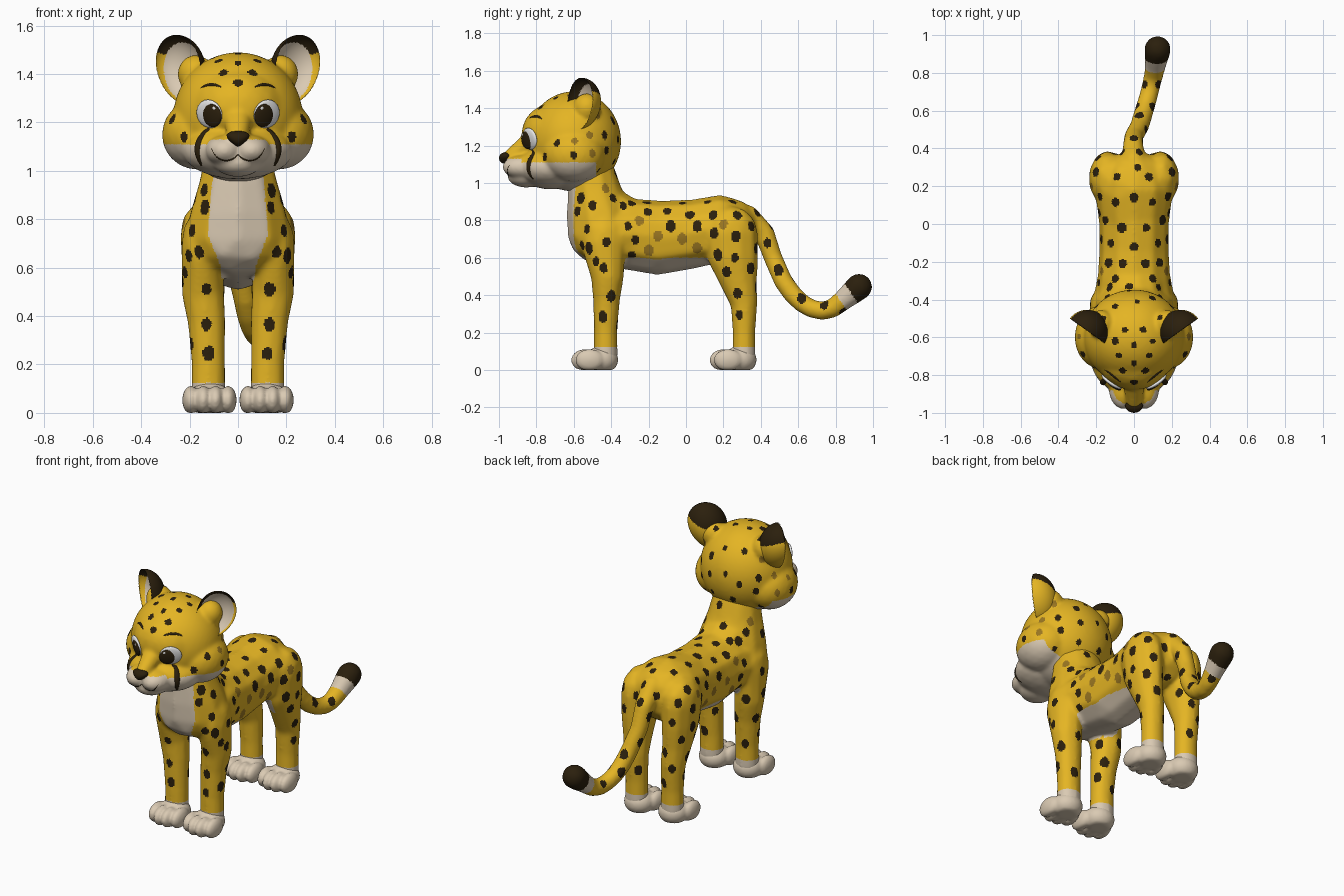
import bpy, bmesh, math, random
from mathutils import Vector, Matrix, kdtree
from mathutils.bvhtree import BVHTree
from mathutils.geometry import interpolate_bezier

random.seed(4)
if "Cube" in bpy.data.objects:
    bpy.data.objects.remove(bpy.data.objects["Cube"])

# Palette
YELLOW, CREAM, DARK, FADED, WHITE = range(5)


def material(name, rgb):
    m = bpy.data.materials.new(name)
    m.use_nodes = True
    m.diffuse_color = (*rgb, 1)
    bsdf = m.node_tree.nodes["Principled BSDF"]
    bsdf.inputs["Base Color"].default_value = (*rgb, 1)
    bsdf.inputs["Roughness"].default_value = 0.8
    return m


MATS = [material("golden fur", (0.78, 0.46, 0.017)),
        material("cream fur", (0.70, 0.59, 0.45)),
        material("dark brown", (0.024, 0.014, 0.004)),
        material("faded brown", (0.32, 0.18, 0.015)),
        material("eye white", (0.85, 0.85, 0.85))]


# Helpers
def add_object(name, data):
    ob = bpy.data.objects.new(name, data)
    bpy.context.collection.objects.link(ob)
    return ob


def finish(name, bm, mats=MATS):
    me = bpy.data.meshes.new(name)
    for m in mats:
        me.materials.append(m)
    bmesh.ops.recalc_face_normals(bm, faces=bm.faces)
    bm.to_mesh(me)
    bm.free()
    me.shade_smooth()
    return add_object(name, me)


def bake(ob):
    """Replace an object by its evaluated mesh."""
    name, mats = ob.name, list(ob.data.materials)
    bpy.context.view_layer.update()
    dg = bpy.context.evaluated_depsgraph_get()
    me = bpy.data.meshes.new_from_object(ob.evaluated_get(dg))
    bpy.data.objects.remove(ob)
    me.materials.clear()
    for m in mats:
        me.materials.append(m)
    me.shade_smooth()
    return add_object(name, me)


def blob(bm, c, r, rot=None, sub=3):
    bmesh.ops.create_icosphere(bm, subdivisions=sub, radius=1,
                               matrix=Matrix.LocRotScale(Vector(c), rot, Vector(r)))


def chain(bm, stations, side=1, steps=7):
    """Run of blended blobs through stations of (centre, radii)."""
    for (c0, r0), (c1, r1) in zip(stations, stations[1:]):
        for i in range(steps + 1):
            c = Vector(c0).lerp(Vector(c1), i / steps)
            c.x *= side
            blob(bm, c, Vector(r0).lerp(Vector(r1), i / steps), sub=2)


def blend(ob, smooth):
    rm = ob.modifiers.new("union", "REMESH")
    rm.mode = "VOXEL"
    rm.voxel_size = 0.0085
    sm = ob.modifiers.new("soften", "SMOOTH")
    sm.factor, sm.iterations = 0.5, smooth
    return bake(ob)


def skin(ob):
    return BVHTree.FromPolygons([v.co for v in ob.data.vertices],
                                [p.vertices[:] for p in ob.data.polygons])


def paint(ob, base_rule, fill_rule, gap, sizes, side, faded, front, top):
    """Colour faces by base_rule, project listed spots on, fill the rear at random."""
    polys, tree, spots = ob.data.polygons, skin(ob), []
    for p in polys:
        p.material_index = base_rule(p.center, p.normal)
    for s in (1, -1):
        rays = [(Vector((3 * s, y, z)), Vector((-s, 0, 0)), DARK) for y, z in side]
        rays += [(Vector((3 * s, y, z)), Vector((-s, 0, 0)), FADED) for y, z in faded]
        rays += [(Vector((s * x, -3, z)), Vector((0, 1, 0)), DARK) for x, z in front]
        rays += [(Vector((s * x, y, 3)), Vector((0, 0, -1)), DARK) for x, y in top]
        for origin, direction, kind in rays:
            hit = tree.ray_cast(origin, direction)[0]
            if hit and all((hit - q[0]).length > gap * .5 for q in spots):
                spots.append((hit, random.uniform(*sizes), kind))
    free = [p.center.copy() for p in polys
            if p.material_index == YELLOW and fill_rule(p.center, p.normal)]
    for _ in range(1500):
        c = random.choice(free)
        if all((c - q[0]).length > gap for q in spots):
            spots.append((c, random.uniform(*sizes), DARK))
    near = kdtree.KDTree(len(spots))
    for i, q in enumerate(spots):
        near.insert(q[0], i)
    near.balance()
    for p in polys:
        if p.material_index == YELLOW:
            co, i, _ = near.find(p.center)
            d = p.center - co
            d.z *= 0.8
            if d.length < spots[i][1]:
                p.material_index = spots[i][2]


# Body: neck, torso, legs and tail blended together
bm = bmesh.new()
chain(bm, [((0, -.5, 1.06), (.145, .125, .1)), ((0, -.485, .95), (.168, .15, .1)),
           ((0, -.46, .83), (.205, .18, .12)), ((0, -.445, .72), (.228, .19, .16)),
           ((0, -.3, .725), (.2, .17, .195)), ((0, -.15, .707), (.193, .17, .202)),
           ((0, .03, .725), (.193, .17, .188)), ((0, .18, .755), (.213, .17, .183)),
           ((0, .24, .75), (.195, .15, .172))])
chain(bm, [((0, -.45, .9), (.15, .13, .1)), ((0, -.32, .82), (.15, .13, .1))])
for side in (1, -1):
    chain(bm, [((.148, -.44, .68), (.09, .12, .17)), ((.145, -.42, .5), (.091, .09, .1)),
               ((.13, -.425, .38), (.082, .075, .07)), ((.122, -.43, .2), (.073, .065, .07)),
               ((.122, -.43, .07), (.074, .067, .05))], side)
    chain(bm, [((.14, .24, .73), (.102, .147, .15)), ((.14, .25, .6), (.095, .14, .1)),
               ((.135, .28, .47), (.082, .102, .08)), ((.128, .31, .36), (.075, .075, .07)),
               ((.123, .31, .2), (.07, .063, .06)), ((.123, .31, .07), (.072, .065, .05))], side)
tail = [(0, .33, .82, .065), (-.005, .42, .73, .057), (0, .465, .6, .053), (.03, .52, .475, .053),
        (.045, .57, .405, .053), (.06, .62, .357, .052), (.075, .67, .328, .051),
        (.09, .73, .315, .051), (.103, .785, .33, .053), (.113, .84, .373, .058),
        (.125, .925, .445, .074)]
chain(bm, [(t[:3], (t[3],) * 3) for t in tail])
body = blend(finish("body", bm), 32)


def body_base(c, n):
    along = .83 * c.y + .56 * c.z
    if c.y > .6 and along > .893:
        return DARK if along > .962 else CREAM
    if c.z < .125:
        return CREAM
    width = .125 - (c.z - .74) * .09 if c.z > .74 else .03 + (c.z - .5) * .4
    if c.y < -.4 and c.z > .5 and n.y < -.2 and abs(c.x) < width:
        return CREAM
    half = .07 if c.y < -.36 else .15
    if -.62 < c.y < .16 and .46 < c.z < .6 and n.z < -.25 and abs(c.x) < half:
        return CREAM
    return YELLOW


paint(body, body_base, lambda c, n: .2 < c.z < 1.05 and n.y > .4, .1, (.02, .027),
      side=[(-.58, .85), (-.53, .755), (-.5, .88), (-.39, .92), (-.335, .88), (-.425, .685),
            (-.52, .65), (-.4, .395), (-.445, .285), (-.44, .545), (-.205, .845), (-.1, .85),
            (-.31, .77), (-.27, .695), (-.29, .615), (-.08, .77), (.06, .77), (.02, .83),
            (.145, .83), (.115, .9), (.25, .9), (.275, .83), (.15, .73), (.17, .615),
            (.265, .715), (.26, .6), (.375, .65), (.215, .525), (.275, .41), (.285, .295),
            (.35, .77), (.435, .68), (.495, .535), (.62, .385), (.74, .35)],
      faded=[(-.43, .97), (-.2, .64), (-.15, .715), (-.02, .7), (.06, .65), (-.25, .8), (.2, .78)],
      front=[(.13, .51), (.13, .365), (.12, .245), (.16, .665), (.14, .92), (.165, .84), (.22, .58)],
      top=[(.02, .3), (.12, .25), (0, .14), (.085, .14), (.065, -.02), (0, -.12), (.11, -.1),
           (.06, -.21), (.1, -.29), (.04, .8), (.1, .75), (.08, .66)])

# Paws with four soft toes, flattened on the ground
for side, sname in ((1, "left"), (-1, "right")):
    for ankle, pname in ((-.43, "front"), (.31, "hind")):
        bm = bmesh.new()
        x = .118 * side
        blob(bm, (x, ankle - .02, .055), (.09, .088, .075))
        for i, dy in enumerate((-.085, -.108, -.108, -.085)):
            blob(bm, (x + (i - 1.5) * .051, ankle + dy, .053), (.036, .077, .059))
        for v in bm.verts:
            v.co.z = max(v.co.z, 0)
        blend(finish(f"{sname}_{pname}_paw", bm, [MATS[CREAM]]), 4)

# Head: skull, cheeks, jaw, muzzle, ear roots and nose bridge
bm = bmesh.new()
blob(bm, (0, -.6, 1.222), (.268, .253, .268), sub=4)
blob(bm, (0, -.7, 1.26), (.2, .18, .17))
blob(bm, (0, -.72, 1.085), (.23, .19, .12))
blob(bm, (0, -.855, 1.035), (.1, .1, .06))
for s in (1, -1):
    blob(bm, (s * .17, -.6, 1.15), (.145, .17, .145))
    blob(bm, (s * .055, -.87, 1.085), (.08, .112, .064))
    blob(bm, (s * .175, -.53, 1.4), (.075, .075, .08))
chain(bm, [((0, -.8, 1.24), (.07, .07, .06)), ((0, -.93, 1.145), (.045, .05, .04))])
head = blend(finish("head", bm), 18)


def head_base(c, n):
    line = 1.13 if c.y < -.88 else 1.11
    return CREAM if c.z < line and c.y < -.48 else YELLOW


paint(head, head_base, lambda c, n: c.z > 1.04 and c.y > -.5 and n.y > .3, .1, (.015, .02),
      side=[(-.69, 1.215), (-.435, 1.255), (-.425, 1.175), (-.755, 1.14), (-.6, 1.15)],
      faded=[(-.595, 1.225), (-.515, 1.255), (-.5, 1.16), (-.47, 1.36)],
      front=[(0, 1.445), (0, 1.365), (.06, 1.405), (.08, 1.455), (.24, 1.22), (.235, 1.155)],
      top=[(.075, -.7), (0, -.64), (.05, -.56), (.1, -.62)])
surface = skin(head)


def on_face(x, z):
    return surface.ray_cast(Vector((x, -2, z)), Vector((0, 1, 0)))[:2]


# Ears: cupped shells with cream lining and dark tips
for side, sname in ((1, "left"), (-1, "right")):
    bm = bmesh.new()
    blob(bm, (0, 0, 0), (1, 1, 1), sub=5)
    lining = bm.faces.layers.int.new("lining")
    for f in bm.faces:
        c = f.calc_center_median()
        f[lining] = int(c.y < 0 and math.hypot(c.x - .06, c.z + .07) < .87)
    for v in bm.verts:
        if v.co.y < 0:
            v.co.y *= -.72
        v.co.x *= .95 + .1 * v.co.z
    bm.transform(Matrix.Diagonal((side, 1, 1, 1)) @ Matrix.Translation((.244, -.57, 1.42))
                 @ Matrix.Rotation(math.radians(36), 4, "Z")
                 @ Matrix.Rotation(math.radians(20), 4, "Y")
                 @ Matrix.Diagonal((.115, .115, .145, 1)))
    for f in bm.faces:
        c = f.calc_center_median()
        tip = c.z - .35 * abs(c.x) > 1.375
        f.material_index = CREAM if f[lining] else DARK if tip else YELLOW
    finish(f"{sname}_ear", bm)

# Eyes: white, dark iris and small glint, set along the surface
for side, sname in ((1, "left"), (-1, "right")):
    facing = on_face(.118 * side, 1.235)[1]
    for part, x, z, r, lift, mat in (("eye_white", .12, 1.235, (.064, .06, .016), -.003, WHITE),
                                     ("iris", .104, 1.23, (.047, .049, .013), .006, DARK),
                                     ("glint", .09, 1.26, (.009, .009, .004), .017, WHITE)):
        bm = bmesh.new()
        blob(bm, on_face(x * side, z)[0] + facing * lift, r, facing.to_track_quat("Z", "Y"))
        finish(f"{sname}_{part}", bm, [MATS[mat]])


# Painted lines laid on the face
def stroke(name, pts, radius, side):
    pts = interpolate_bezier(*[Vector((x * side, 0, z)) for x, z in pts], 16)
    cu = bpy.data.curves.new(name, "CURVE")
    cu.dimensions, cu.bevel_depth, cu.bevel_resolution = "3D", radius, 3
    cu.use_fill_caps = True
    cu.materials.append(MATS[DARK])
    sp = cu.splines.new("POLY")
    sp.points.add(len(pts) - 1)
    for i, (q, p) in enumerate(zip(sp.points, pts)):
        hit, normal = on_face(p.x, p.z)
        q.co = (*(hit - normal * radius * .5), 1)
        q.radius = .6 + .4 * math.sin(math.pi * i / (len(pts) - 1))
    bake(add_object(name, cu))


for side, sname in ((1, "left"), (-1, "right")):
    stroke(f"{sname}_tear_line", ((.12, 1.175), (.17, 1.14), (.185, 1.08), (.15, 1.02)), .018, side)
    stroke(f"{sname}_brow", ((.07, 1.347), (.1, 1.362), (.13, 1.36), (.155, 1.342)), .009, side)
    stroke(f"{sname}_mouth", ((0, 1.068), (.03, 1.03), (.09, 1.03), (.11, 1.095)), .005, side)

# Nose, wide on top and narrowing downward
bm = bmesh.new()
blob(bm, (0, 0, 0), (.053, .036, .032))
for v in bm.verts:
    v.co.x *= .8 + 14 * v.co.z
bm.transform(Matrix.Translation((0, -.964, 1.133)))
finish("nose", bm, [MATS[DARK]])
